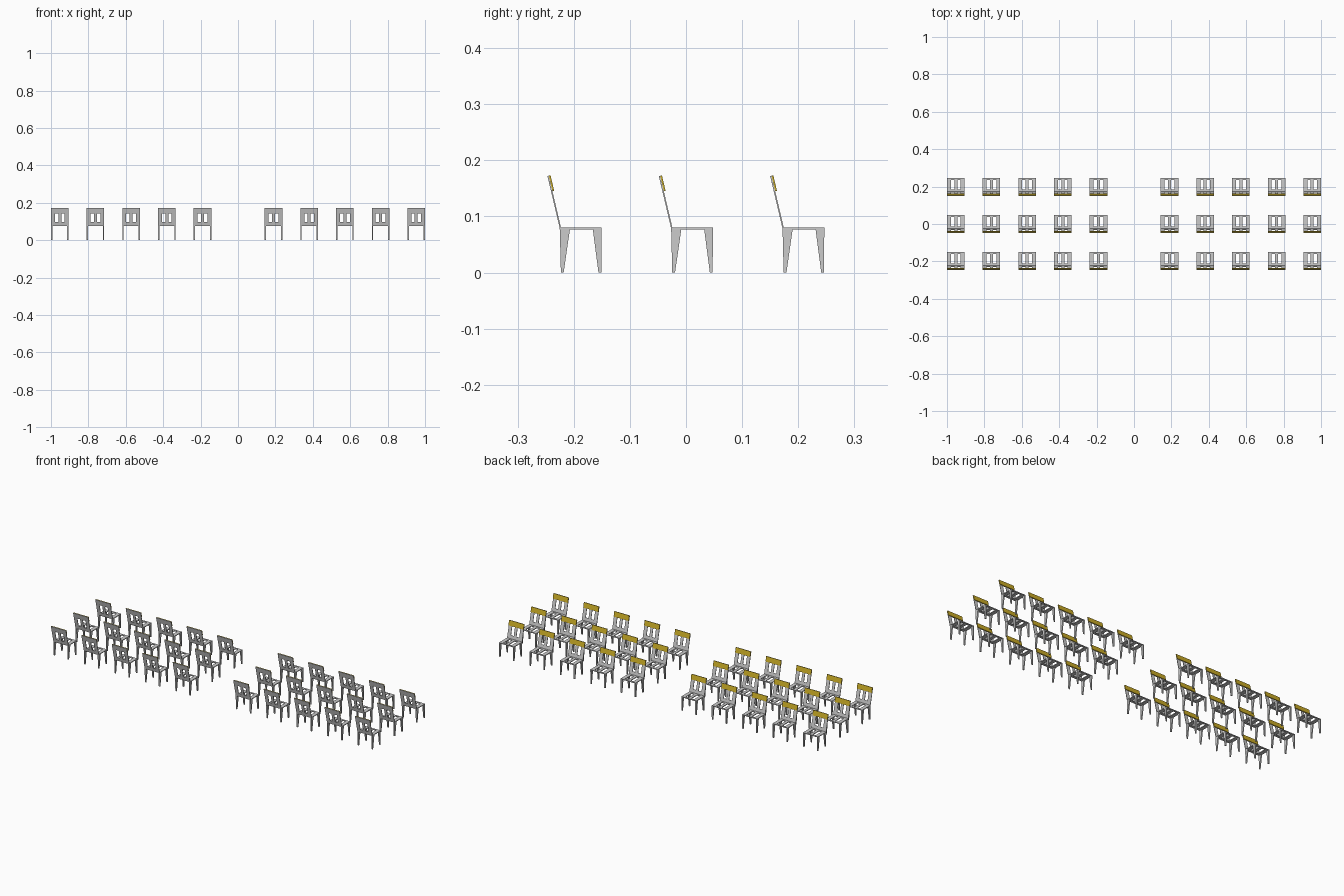
import bpy, bmesh
from mathutils import Vector

if "Cube" in bpy.data.objects:
    bpy.data.objects.remove(bpy.data.objects["Cube"])

W = 0.047            # half width of a chair
X0, DX = 0.19, 0.19075   # first chair right of the aisle, seat pitch
DY = 0.1985          # row pitch


def finish(name, bm, thickness=0, mat=None):
    """Make the part and repeat it: 5 chairs x 3 rows, mirrored over the aisle."""
    bmesh.ops.recalc_face_normals(bm, faces=bm.faces)
    me = bpy.data.meshes.new(name)
    bm.to_mesh(me)
    bm.free()
    ob = bpy.data.objects.new(name, me)
    bpy.context.collection.objects.link(ob)
    ob.location.y = -DY
    if mat:
        me.materials.append(mat)
    for label, count, step in (("chairs", 5, (DX, 0, 0)), ("rows", 3, (0, DY, 0))):
        arr = ob.modifiers.new(label, 'ARRAY')
        arr.count = count
        arr.use_relative_offset = False
        arr.use_constant_offset = True
        arr.constant_offset_displace = step
    ob.modifiers.new("aisle", 'MIRROR')
    return ob


def panel(name, start, end, us, depth, slot_rows=(), mat=None):
    """Slab from start to end (y, z) across the chair width; slot_rows get two slots."""
    xs = (-W, -0.026, -0.008, 0.008, 0.026, W) if slot_rows else (-W, W)
    a, b = Vector((0, *start)), Vector((0, *end))
    bm = bmesh.new()
    grid = [[bm.verts.new(a.lerp(b, u) + Vector((X0 + x, 0, 0))) for x in xs] for u in us]
    for j in range(len(us) - 1):
        for i in range(len(xs) - 1):
            if j in slot_rows and i in (1, 3):
                continue
            bm.faces.new((grid[j][i], grid[j][i + 1], grid[j + 1][i + 1], grid[j + 1][i]))
    # thicken by extruding along the given (y, z) vector
    old = bm.faces[:]
    new = bmesh.ops.extrude_face_region(bm, geom=old, use_keep_orig=True)["geom"]
    verts = [v for v in new if isinstance(v, bmesh.types.BMVert)]
    bmesh.ops.translate(bm, verts=verts, vec=(0, *depth))
    return finish(name, bm, mat=mat)


def legs(name, profile, thick=0.007):
    """Left and right tapered leg from a (y, z) side profile."""
    bm = bmesh.new()
    for x in (X0 - W, X0 + W - thick):
        f = bm.faces.new([bm.verts.new((x, y, z)) for y, z in profile])
        new = bmesh.ops.extrude_face_region(bm, geom=[f], use_keep_orig=True)["geom"]
        verts = [v for v in new if isinstance(v, bmesh.types.BMVert)]
        bmesh.ops.translate(bm, verts=verts, vec=(thick, 0, 0))
    return finish(name, bm)


yellow = bpy.data.materials.new("yellow")
yellow.diffuse_color = (0.60, 0.42, 0.02, 1)
yellow.use_nodes = True
yellow.node_tree.nodes["Principled BSDF"].inputs["Base Color"].default_value = yellow.diffuse_color

# slotted seat
panel("seat", (-0.0265, 0.0805), (0.048, 0.0805), (0, 0.17, 0.86, 1),
      (0, -0.004), slot_rows=(1,))

# slotted, leaning backrest
panel("backrest", (-0.0265, 0.0785), (-0.0485, 0.172), (0, 0.2, 0.7, 1),
      (0.0025, 0.0006), slot_rows=(1,))

# yellow board on the sitter's side of the backrest top
panel("head_board", (-0.0394, 0.145), (-0.0459, 0.1726), (0, 1),
      (0.003, 0.0007), mat=yellow)

# tapered legs
legs("rear_leg", [(-0.0265, 0.0805), (-0.0085, 0.0765), (-0.0195, 0), (-0.0245, 0)])
legs("front_leg", [(0.048, 0.0805), (0.0325, 0.0765), (0.0425, 0), (0.0475, 0)])
